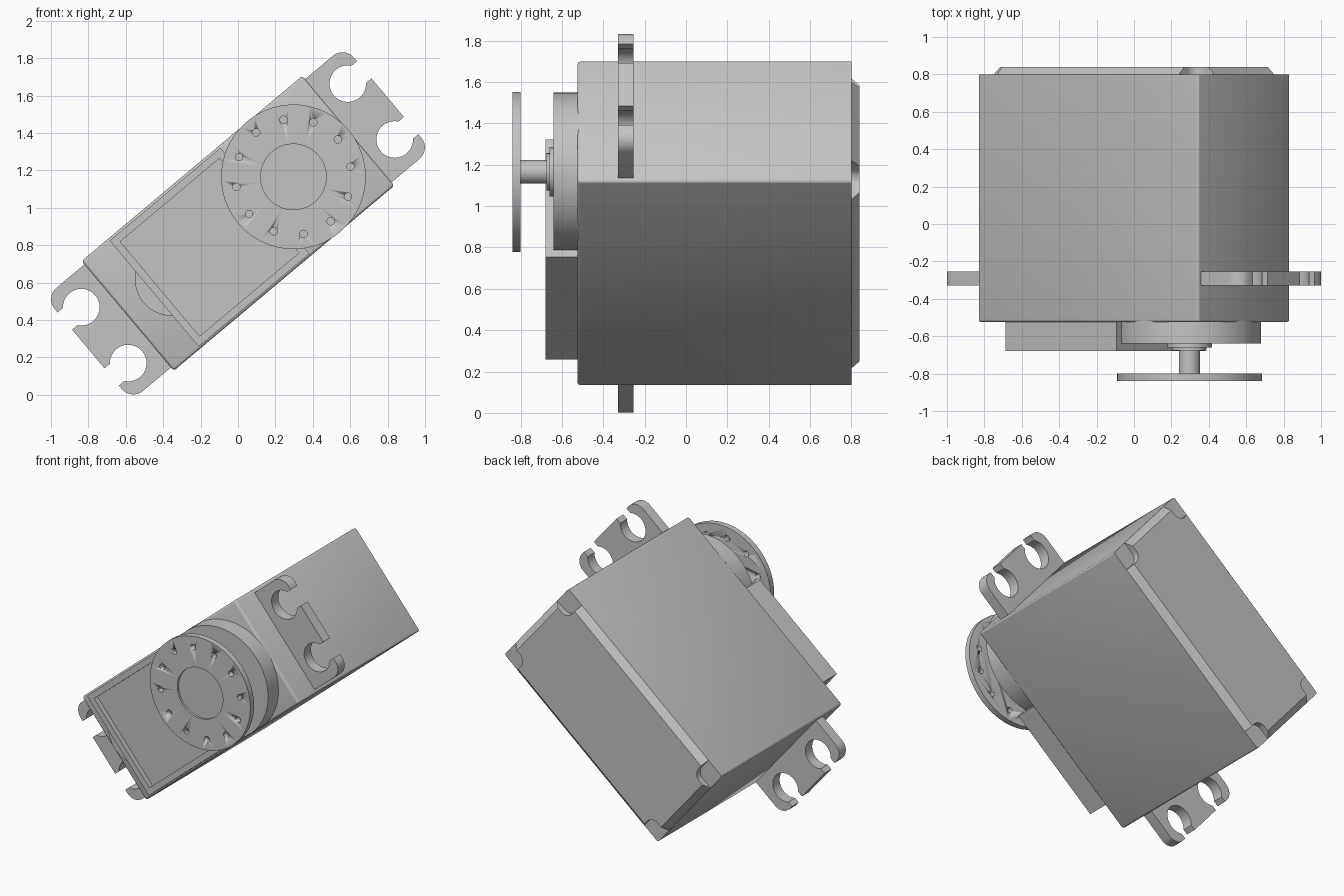
import bpy, bmesh
from math import sin, cos, asin, radians, degrees
from mathutils import Matrix

if "Cube" in bpy.data.objects:
    bpy.data.objects.remove(bpy.data.objects["Cube"], do_unlink=True)

grey = bpy.data.materials.new("plain grey")
grey.use_nodes = True
grey.diffuse_color = (0.55, 0.55, 0.55, 1)
grey.node_tree.nodes["Principled BSDF"].inputs["Base Color"].default_value = (0.55, 0.55, 0.55, 1)

# The whole unit is tilted 40 degrees; parts are drawn upright as (u, depth, v)
TILT = Matrix.Translation((0, 0, 0.917)) @ Matrix.Rotation(radians(-40), 4, 'Y')
L, W = 0.77, 0.383          # half length and half width of the case
FRONT, BACK = -0.525, 0.80
AXIS = L - W                # shaft position along the case


def arc(cu, cv, r, a0, a1, n):
    return [(cu + r * cos(radians(a0 + (a1 - a0) * i / n)),
             cv + r * sin(radians(a0 + (a1 - a0) * i / n))) for i in range(n + 1)]


def circle(cu, r, n=48, cv=0):
    return arc(cu, cv, r, 0, 360, n)[:-1]


def rect(u0, u1, v):
    return [(u0, -v), (u1, -v), (u1, v), (u0, v)]


def add_prism(bm, outline, y0, y1, far=None):
    """Join an outline at y0 to the same (or a reshaped) outline at y1."""
    a = [bm.verts.new((u, y0, v)) for u, v in outline]
    b = [bm.verts.new((u, y1, v)) for u, v in (far or outline)]
    front = bm.faces.new(a)
    bm.faces.new(b[::-1])
    for i in range(len(a)):
        j = (i + 1) % len(a)
        bm.faces.new((a[j], a[i], b[i], b[j]))
    bmesh.ops.recalc_face_normals(bm, faces=bm.faces[:])
    return front


def finish(name, bm):
    bm.transform(TILT)
    me = bpy.data.meshes.new(name)
    bm.to_mesh(me)
    bm.free()
    me.materials.append(grey)
    ob = bpy.data.objects.new(name, me)
    bpy.context.collection.objects.link(ob)
    bpy.ops.object.select_all(action='DESELECT')
    ob.select_set(True)
    bpy.context.view_layer.objects.active = ob
    bpy.ops.object.shade_smooth_by_angle(angle=radians(30))
    return ob


def prism(name, outline, y0, y1, far=None, rim=0, depth=0):
    bm = bmesh.new()
    front = add_prism(bm, outline, y0, y1, far)
    if rim:                 # sunken panel inside a raised rim
        bmesh.ops.inset_individual(bm, faces=[front], thickness=rim, use_even_offset=True)
        bmesh.ops.inset_individual(bm, faces=[front], thickness=0, depth=-depth)
    return finish(name, bm)


# Case, softened everywhere but around the back
bm = bmesh.new()
add_prism(bm, rect(-L, L, W), FRONT, BACK)
soft = [e for e in bm.edges if min(v.co.y for v in e.verts) < 0]
bmesh.ops.bevel(bm, geom=soft, offset=0.015, segments=3, profile=0.5, affect='EDGES')
finish("case", bm)

# Back cover with notched corners and sloping sides
N, R, SLOPE = 0.135, 0.06, 0.045
corner = [(L, W - N)] + arc(L - N + R, W - N + R, R, 270, 180, 6) + [(L - N, W)]
cover = []
for su, sv in ((1, 1), (-1, 1), (-1, -1), (1, -1)):
    pts = [(su * u, sv * v) for u, v in corner]
    cover += pts if su * sv > 0 else pts[::-1]


def clamp(x, lim):
    return max(-lim, min(lim, x))


prism("back_cover", cover, BACK, BACK + 0.04,
      far=[(clamp(u, L - SLOPE), clamp(v, W - SLOPE)) for u, v in cover])

# Mounting ears, each with two open screw holes
HOLE, SLOT, EAR, EDGE, HV = 0.098, 0.06, 1.045, 0.36, 0.195
gap = degrees(asin(SLOT / HOLE))
half = [(EAR, HV - SLOT)] + arc(0.93, HV, HOLE, -gap, gap - 360, 28)
half += [(EAR, HV + SLOT)] + arc(EAR - 0.08, EDGE - 0.08, 0.08, 0, 90, 8) + [(L - 0.05, EDGE)]
ear = half + [(u, -v) for u, v in reversed(half)]
for side, s in (("right", 1), ("left", -1)):
    prism(side + "_mounting_ear", [(s * u, v) for u, v in ear], -0.33, -0.255)

# Gearbox housing on the front
prism("gear_cover_plate", rect(-0.585, 0.188, 0.37), -0.68, FRONT + 0.01, rim=0.04, depth=0.035)
prism("output_boss", circle(AXIS, W), -0.64, FRONT + 0.01)
prism("small_boss", circle(-0.464, 0.196), -0.638, FRONT + 0.01)

# Output shaft with two bearing steps
prism("bearing_ring", circle(AXIS, 0.12), -0.66, -0.63)
prism("bearing_collar", circle(AXIS, 0.09), -0.675, -0.63)
prism("output_shaft", circle(AXIS, 0.057, 32), -0.81, -0.63)

# Round horn with sunken centre and a ring of screw holes
horn = prism("horn_disc", circle(AXIS, 0.387), -0.84, -0.80, rim=0.211, depth=0.015)
bm = bmesh.new()
for u, v in circle(AXIS, 0.31, 12):
    add_prism(bm, circle(u, 0.02, 16, v), -0.9, -0.75)
cutter = finish("hole_cutter", bm)
cutter.hide_render = True
bpy.context.view_layer.objects.active = horn
mod = horn.modifiers.new("holes", 'BOOLEAN')
mod.operation, mod.solver, mod.object = 'DIFFERENCE', 'EXACT', cutter
bpy.ops.object.modifier_apply(modifier=mod.name)
bpy.data.objects.remove(cutter, do_unlink=True)
